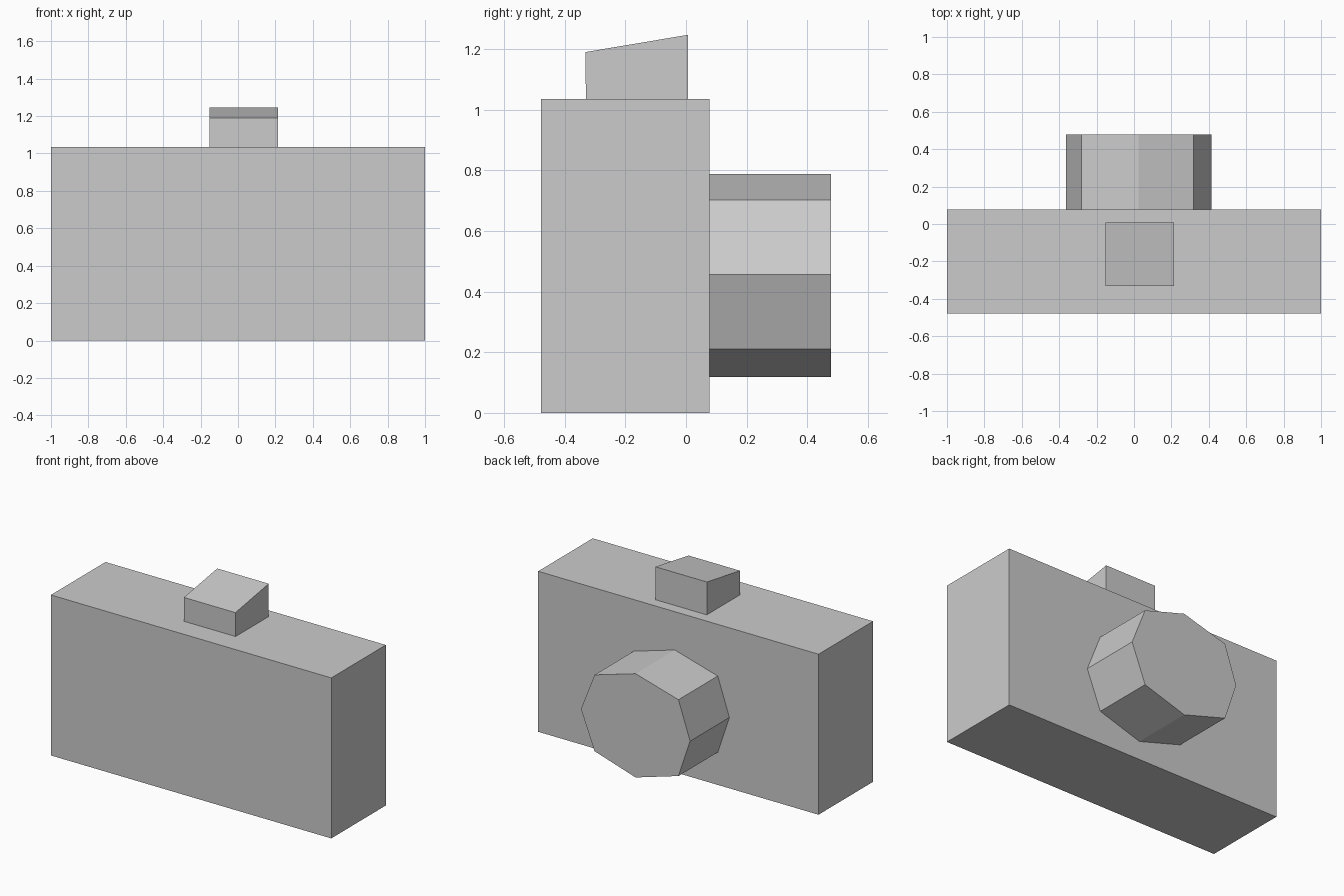
import bpy, bmesh
from mathutils import Vector

if "Cube" in bpy.data.objects:
    bpy.data.objects.remove(bpy.data.objects["Cube"])


def prism(name, profile, offset):
    """Extrude a closed 3D profile along an offset vector, with caps."""
    bm = bmesh.new()
    face = bm.faces.new([bm.verts.new(p) for p in profile])
    ext = bmesh.ops.extrude_face_region(bm, geom=[face], use_keep_orig=True)
    moved = [g for g in ext["geom"] if isinstance(g, bmesh.types.BMVert)]
    bmesh.ops.translate(bm, verts=moved, vec=Vector(offset))
    bmesh.ops.recalc_face_normals(bm, faces=bm.faces)
    mesh = bpy.data.meshes.new(name)
    bm.to_mesh(mesh)
    bm.free()
    obj = bpy.data.objects.new(name, mesh)
    bpy.context.collection.objects.link(obj)
    return obj


# Camera body: plain box
prism("body", [(-1, -0.478, 0), (1, -0.478, 0), (1, 0.078, 0), (-1, 0.078, 0)],
      (0, 0, 1.035))

# Lens barrel: slightly wide octagon standing on a corner
lens = [(0.415, 0.457), (0.318, 0.702), (0.025, 0.788), (-0.281, 0.702),
        (-0.364, 0.457), (-0.281, 0.21), (0.025, 0.119), (0.318, 0.21)]
prism("lens_barrel", [(x, 0.078, z) for x, z in lens], (0, 0.4, 0))

# Viewfinder: small block with a top rising towards the lens side
finder = [(-0.33, 1.035), (0.007, 1.035), (0.007, 1.247), (-0.332, 1.19)]
viewfinder = prism("viewfinder", [(-0.153, y, z) for y, z in finder], (0.367, 0, 0))
